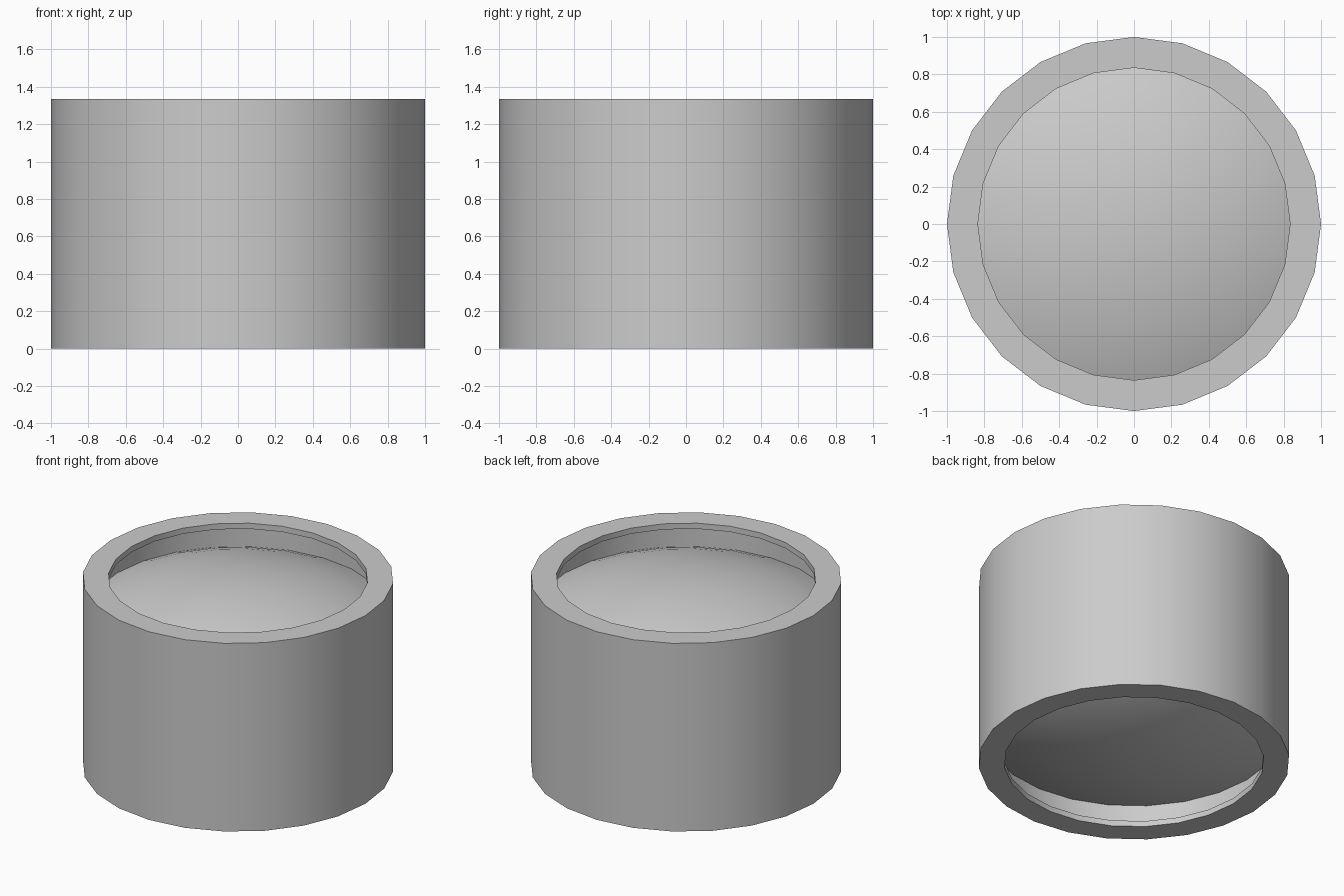
import bpy, bmesh, math

if "Cube" in bpy.data.objects:
    bpy.data.objects.remove(bpy.data.objects["Cube"])

SIDES = 24
H = 1.334          # total height
LIP_R = 0.835      # opening radius at both ends
LIP_T = 0.04       # lip thickness
BORE_R = 0.95      # wider bore behind the lips
EDGE_D = 0.22      # depth of the dome edge below the rim
SAG = 0.21         # dome bulge


def lathe(name, profile, closed):
    """Revolve (radius, z) points around z; radius 0 becomes a pole."""
    bm = bmesh.new()
    rings = []
    for r, z in profile:
        if r < 1e-6:
            rings.append([bm.verts.new((0, 0, z))] * SIDES)
        else:
            rings.append([bm.verts.new((r * math.cos(a), r * math.sin(a), z))
                          for a in (2 * math.pi * i / SIDES for i in range(SIDES))])
    pairs = list(zip(rings, rings[1:]))
    if closed:
        pairs.append((rings[-1], rings[0]))
    for a, b in pairs:
        for i in range(SIDES):
            j = (i + 1) % SIDES
            bm.faces.new(dict.fromkeys((a[i], a[j], b[j], b[i])))
    bmesh.ops.recalc_face_normals(bm, faces=bm.faces)
    mesh = bpy.data.meshes.new(name)
    bm.to_mesh(mesh)
    bm.free()
    ob = bpy.data.objects.new(name, mesh)
    bpy.context.collection.objects.link(ob)
    bpy.ops.object.select_all(action='DESELECT')
    ob.select_set(True)
    bpy.context.view_layer.objects.active = ob
    bpy.ops.object.shade_smooth_by_angle(angle=math.radians(30))
    return ob


# Tube with a thin inward lip at each end
lathe("housing", [(1, 0), (1, H), (LIP_R, H), (LIP_R, H - LIP_T),
                  (BORE_R, H - LIP_T), (BORE_R, LIP_T),
                  (LIP_R, LIP_T), (LIP_R, 0)], True)

# One biconvex lens filling the bore: spherical cap at top and bottom
R = (BORE_R ** 2 + SAG ** 2) / (2 * SAG)
half = math.asin(BORE_R / R)
N = 8
cap = [(R * math.sin(half * k / N),
        H - EDGE_D + SAG - R * (1 - math.cos(half * k / N))) for k in range(N + 1)]
lathe("lens", cap + [(r, H - z) for r, z in reversed(cap)], False)
